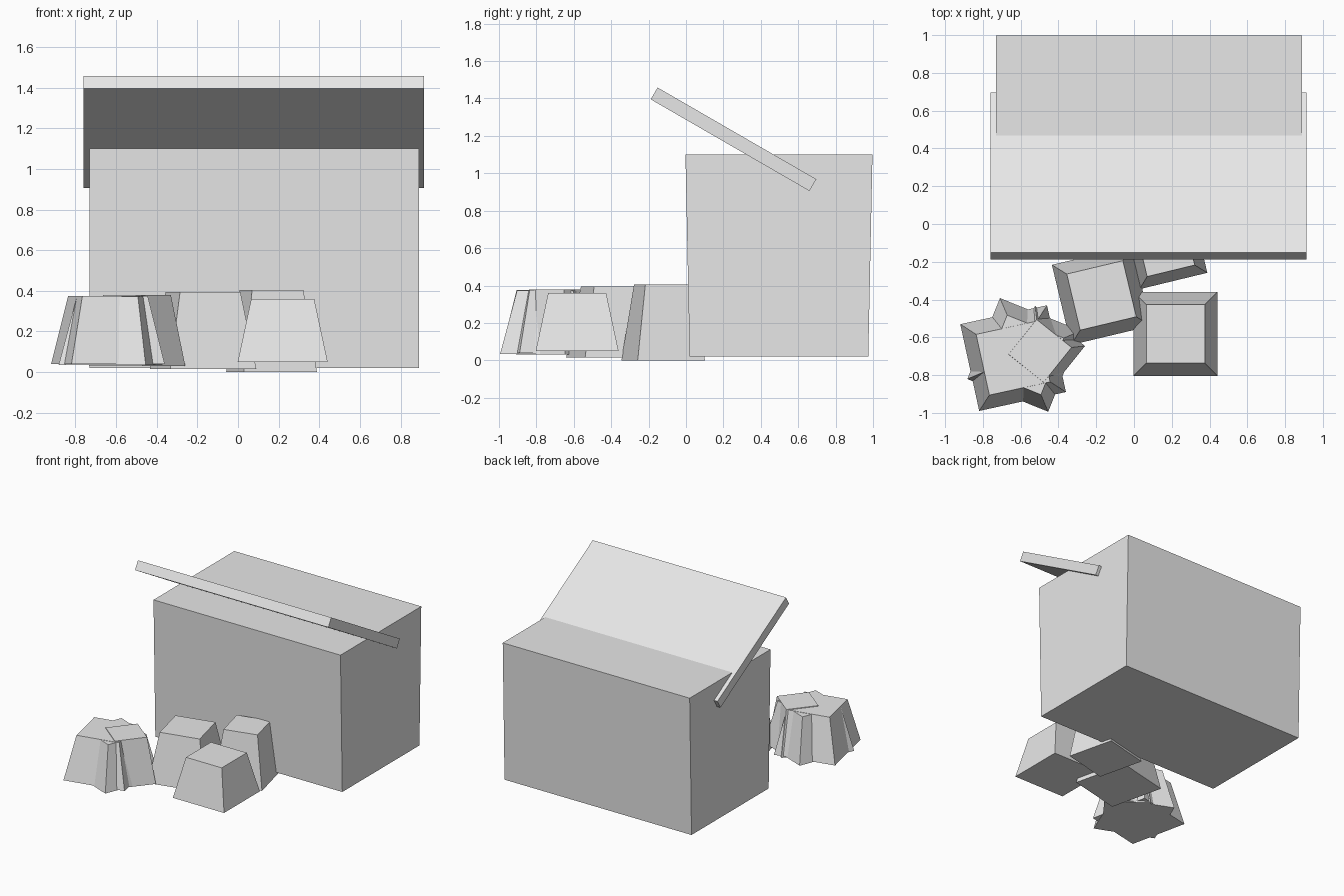
import bpy
import bmesh
from math import radians
from mathutils import Matrix, Vector

default = bpy.data.objects.get("Cube")
if default:
    bpy.data.objects.remove(default, do_unlink=True)

# One plain grey for everything
grey = bpy.data.materials.new("plain_grey")
grey.use_nodes = True
grey.diffuse_color = (0.8, 0.8, 0.8, 1)
grey.node_tree.nodes["Principled BSDF"].inputs["Base Color"].default_value = (0.8, 0.8, 0.8, 1)


def tapered_box(name, centre, size, top=(1, 1), turn=0, axis="Z"):
    """Flat-faced box around its centre; top scales the upper face in x and y."""
    bm = bmesh.new()
    bmesh.ops.create_cube(bm, size=1)
    for v in bm.verts:
        if v.co.z > 0:
            v.co.x *= top[0]
            v.co.y *= top[1]
    bmesh.ops.scale(bm, verts=bm.verts, vec=Vector(size))
    bmesh.ops.rotate(bm, verts=bm.verts, matrix=Matrix.Rotation(radians(turn), 3, axis))
    mesh = bpy.data.meshes.new(name)
    bm.to_mesh(mesh)
    bm.free()
    mesh.materials.append(grey)
    obj = bpy.data.objects.new(name, mesh)
    obj.location = centre
    bpy.context.collection.objects.link(obj)
    return obj


def block(name, x, y, width, low, high, turn):
    """Loose block narrowing to seven tenths at the top."""
    return tapered_box(name, (x, y, (low + high) / 2), (width, width, high - low),
                       (0.7, 0.7), turn)


# Large chest, slightly narrower front to back at its foot
tapered_box("chest_body", (0.08, 0.497, 0.56), (1.62, 0.955, 1.08), (1, 1.047))

# Tilted lid sunk into the chest
tapered_box("tilted_lid", (0.077, 0.254, 1.182), (1.675, 0.98, 0.073), turn=-30, axis="X")

# Single blocks in front
block("front_block", 0.22, -0.582, 0.443, 0.05, 0.36, 0)
block("middle_block", -0.172, -0.378, 0.436, 0.015, 0.395, 13.4)
block("rear_block", 0.165, -0.122, 0.37, 0, 0.405, 13.6)

# Pile of three overlapping blocks
block("pile_block_outer", -0.64, -0.71, 0.47, 0.04, 0.375, 12.3)
block("pile_block_turned", -0.582, -0.693, 0.462, 0.035, 0.373, -22)
block("pile_block_small", -0.497, -0.672, 0.338, 0.03, 0.38, 51.3)
